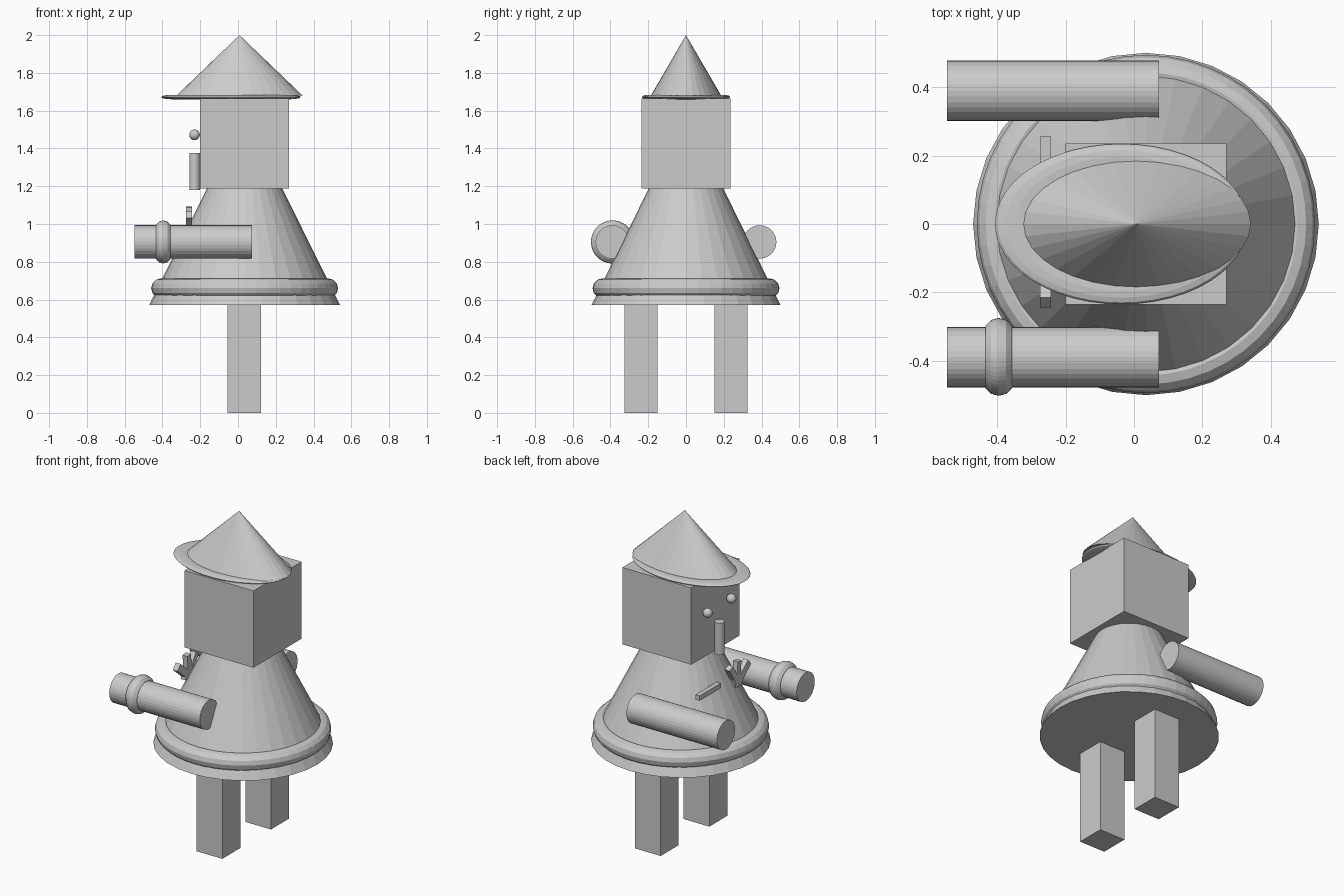
import bpy, math
from mathutils import Vector

if "Cube" in bpy.data.objects:
    bpy.data.objects.remove(bpy.data.objects["Cube"])

grey = bpy.data.materials.new("light grey")
grey.diffuse_color = (0.6, 0.6, 0.6, 1)
grey.use_nodes = True
grey.node_tree.nodes["Principled BSDF"].inputs["Base Color"].default_value = grey.diffuse_color
CX = 0.035  # axis of the figure


def finish(name, scale=(1, 1, 1)):
    ob = bpy.context.object
    ob.name = name
    ob.scale = scale
    ob.data.materials.append(grey)
    return ob


def box(name, loc, size, rot_x=0):
    bpy.ops.mesh.primitive_cube_add(size=1, location=loc, rotation=(rot_x, 0, 0))
    return finish(name, size)


def cone(name, loc, depth, scale):
    bpy.ops.mesh.primitive_cone_add(vertices=32, radius1=1, depth=depth, location=loc)
    return finish(name, (scale[0], scale[1], 1))


def cylinder(name, loc, r, depth, rot=(0, 0, 0)):
    bpy.ops.mesh.primitive_cylinder_add(vertices=32, radius=r, depth=depth,
                                        location=loc, rotation=rot)
    return finish(name)


def torus(name, loc, major, minor, rot=(0, 0, 0), scale=(1, 1, 1)):
    bpy.ops.mesh.primitive_torus_add(major_segments=48, minor_segments=12, location=loc,
                                     major_radius=major, minor_radius=minor, rotation=rot)
    return finish(name, scale)


def finger(name, start, end, width):
    # square bar in the y-z plane, just in front of the robe
    a, b = Vector(start), Vector(end)
    d, m = b - a, (a + b) / 2
    box(name, (-0.259, m.x, m.y), (0.033, d.length, width), math.atan2(d.y, d.x))


# robe with hem ring
cone("robe", (CX, 0, 0.57 + 0.51), 1.02, (0.506, 0.501))
torus("hem_ring", (CX, 0, 0.66), 0.443, 0.052)

# head, nose and hat
box("head", (CX, 0, 1.427), (0.472, 0.472, 0.476))
cylinder("nose", (-0.23, 0, 1.278), 0.028, 0.195)
cone("hat", (0.008, 0, 1.84), 0.32, (0.334, 0.186))
torus("hat_brim", (-0.037, 0, 1.672), 0.31, 0.06, scale=(1, 0.634, 0.2))

# paired parts
for side, s in (("right", -1), ("left", 1)):
    box(side + "_leg", (0.033, s * 0.238, 0.286), (0.176, 0.176, 0.572))
    cylinder(side + "_arm", (-0.237, s * 0.39, 0.905), 0.0885, 0.62, (0, math.pi / 2, 0))
    bpy.ops.mesh.primitive_uv_sphere_add(segments=32, ring_count=16, radius=0.028,
                                         location=(-0.23, s * 0.116, 1.472))
    finish(side + "_eye")
    bpy.ops.object.shade_smooth()

# bracelet on one arm
torus("bracelet", (-0.396, -0.389, 0.905), 0.07, 0.044, (0, math.pi / 2, 0))

# small bar and three-pronged ornament on the robe
box("bar", (-0.259, 0.154, 1.008), (0.03, 0.206, 0.03))
box("prong_base", (-0.259, -0.125, 0.97), (0.033, 0.075, 0.06), math.radians(-10))
finger("prong_outer", (-0.13, 0.965), (-0.23, 1.05), 0.045)
finger("prong_middle", (-0.12, 0.96), (-0.132, 1.09), 0.035)
finger("prong_inner", (-0.12, 0.96), (-0.05, 1.075), 0.035)
